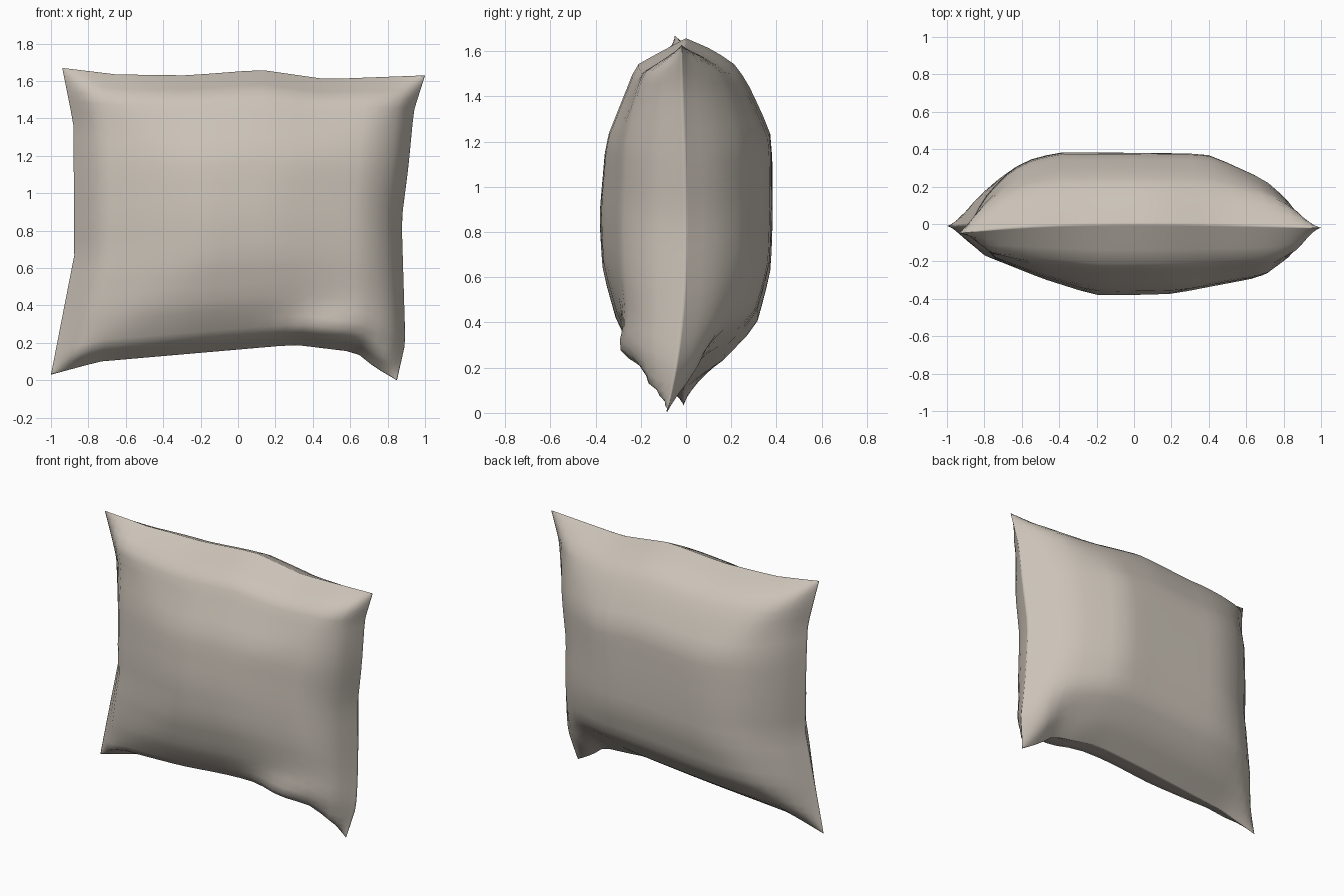
import bpy, bmesh, math

if "Cube" in bpy.data.objects:
    bpy.data.objects.remove(bpy.data.objects["Cube"])

N = 28  # grid cells per side

# Seam outline seen from the front, as (x, z) points
TOP = [(-0.94, 1.67), (-0.65, 1.635), (-0.27, 1.63), (0.12, 1.66), (0.47, 1.61), (1.0, 1.63)]
BOTTOM = [(-1.0, 0.03), (-0.74, 0.10), (0.3, 0.19), (0.63, 0.15), (0.73, 0.07), (0.85, 0.0)]
LEFT = [(-1.0, 0.03), (-0.875, 0.67), (-0.88, 1.37), (-0.94, 1.67)]
RIGHT = [(0.85, 0.0), (0.895, 0.2), (0.875, 0.86), (0.91, 1.13), (0.94, 1.44), (1.0, 1.63)]

# Half-thickness across the width and the height, front (-1) and back (1)
ACROSS = {-1: [(-1, 0), (-0.86, 0.18), (-0.57, 0.285), (-0.23, 0.378), (0.23, 0.37), (0.77, 0.28),
               (0.92, 0.17), (1, 0)],
          1: [(-1, 0), (-0.92, 0.13), (-0.8, 0.25), (-0.67, 0.33), (-0.46, 0.378), (0.43, 0.37),
              (0.76, 0.24), (0.89, 0.14), (1, 0)]}
UP = {-1: [(-1, 0), (-0.9, 0.19), (-0.66, 0.30), (-0.35, 0.365), (-0.03, 0.378), (0.4, 0.35),
           (0.7, 0.26), (0.84, 0.22), (1, 0)],
      1: [(-1, 0), (-0.85, 0.17), (-0.65, 0.31), (-0.33, 0.37), (0, 0.378), (0.43, 0.375),
          (0.71, 0.28), (0.84, 0.22), (0.93, 0.12), (1, 0)]}


def along(points, a, axis):
    """Point on a polyline at coordinate a of the given axis."""
    for p, q in zip(points, points[1:]):
        if a <= q[axis] + 1e-9:
            break
    f = (a - p[axis]) / (q[axis] - p[axis])
    return [p[k] + (q[k] - p[k]) * f for k in (0, 1)]


def edge_point(points, t, axis):
    return along(points, points[0][axis] + (points[-1][axis] - points[0][axis]) * t, axis)


def profile(points, a):
    """Thickness profile, 0 to 1, slightly softened at its points."""
    w = 0.06 * (1 - a * a)
    return sum(along(points, a + d * w, 0)[1] for d in (-1, -0.5, 0, 0.5, 1)) / (5 * 0.378)


def outline_patch(s, t):
    """Fill the outline with a smoothly blended patch."""
    b, tp = edge_point(BOTTOM, s, 0), edge_point(TOP, s, 0)
    l, r = edge_point(LEFT, t, 1), edge_point(RIGHT, t, 1)
    return [(1 - t) * b[k] + t * tp[k] + (1 - s) * l[k] + s * r[k]
            - ((1 - s) * (1 - t) * BOTTOM[0][k] + s * (1 - t) * BOTTOM[-1][k]
               + (1 - s) * t * TOP[0][k] + s * t * TOP[-1][k]) for k in (0, 1)]


def bump(x, z, cx, cz, rx, rz):
    return math.exp(-((x - cx) / rx) ** 2 - ((z - cz) / rz) ** 2)


def pillow_point(i, j, side):
    u = math.sin(math.pi * (i / N - 0.5))
    v = math.sin(math.pi * (j / N - 0.5))
    s, t = (u + 1) / 2, (v + 1) / 2
    x, z = outline_patch(s, t)
    # pinched seam corners
    seam = (1 - s) * (1 - t) * -0.01 + s * (1 - t) * -0.085 + (1 - s) * t * -0.05 + s * t * -0.02
    y = seam * u * u * v * v
    # stuffing thickness
    f, g = profile(ACROSS[side], u), profile(UP[side], v)
    fill = 0.75 * f * g + 0.25 * min(f, g)
    edge = min(1, fill * 2.5)
    depth = 0.385 * fill
    if side < 0:   # front: crumpled bulge and hollow at the lower right
        depth += edge * (0.085 * bump(x, z, 0.5, 0.28, 0.22, 0.09) - 0.01 * bump(x, z, 0.74, 0.3, 0.08, 0.14))
    else:          # back: shallow fold at the lower right
        depth -= edge * 0.04 * bump(x, z, 0.58, 0.27, 0.22, 0.14)
    return x, y + side * max(depth, 0), z


# Pillow: front and back panels joined along the seam
bm = bmesh.new()
for side in (-1, 1):
    grid = [[bm.verts.new(pillow_point(i, j, side)) for j in range(N + 1)] for i in range(N + 1)]
    for i in range(N):
        for j in range(N):
            quad = [grid[i][j], grid[i + 1][j], grid[i + 1][j + 1], grid[i][j + 1]]
            bm.faces.new(quad if side < 0 else quad[::-1])
bmesh.ops.remove_doubles(bm, verts=bm.verts, dist=0.0005)
bmesh.ops.recalc_face_normals(bm, faces=bm.faces)
for face in bm.faces:
    face.smooth = True
mesh = bpy.data.meshes.new("pillow")
bm.to_mesh(mesh)
bm.free()

fabric = bpy.data.materials.new("beige fabric")
fabric.diffuse_color = (0.60, 0.545, 0.48, 1)
fabric.use_nodes = True
fabric.node_tree.nodes["Principled BSDF"].inputs["Base Color"].default_value = fabric.diffuse_color
mesh.materials.append(fabric)
pillow = bpy.data.objects.new("pillow", mesh)
bpy.context.collection.objects.link(pillow)
